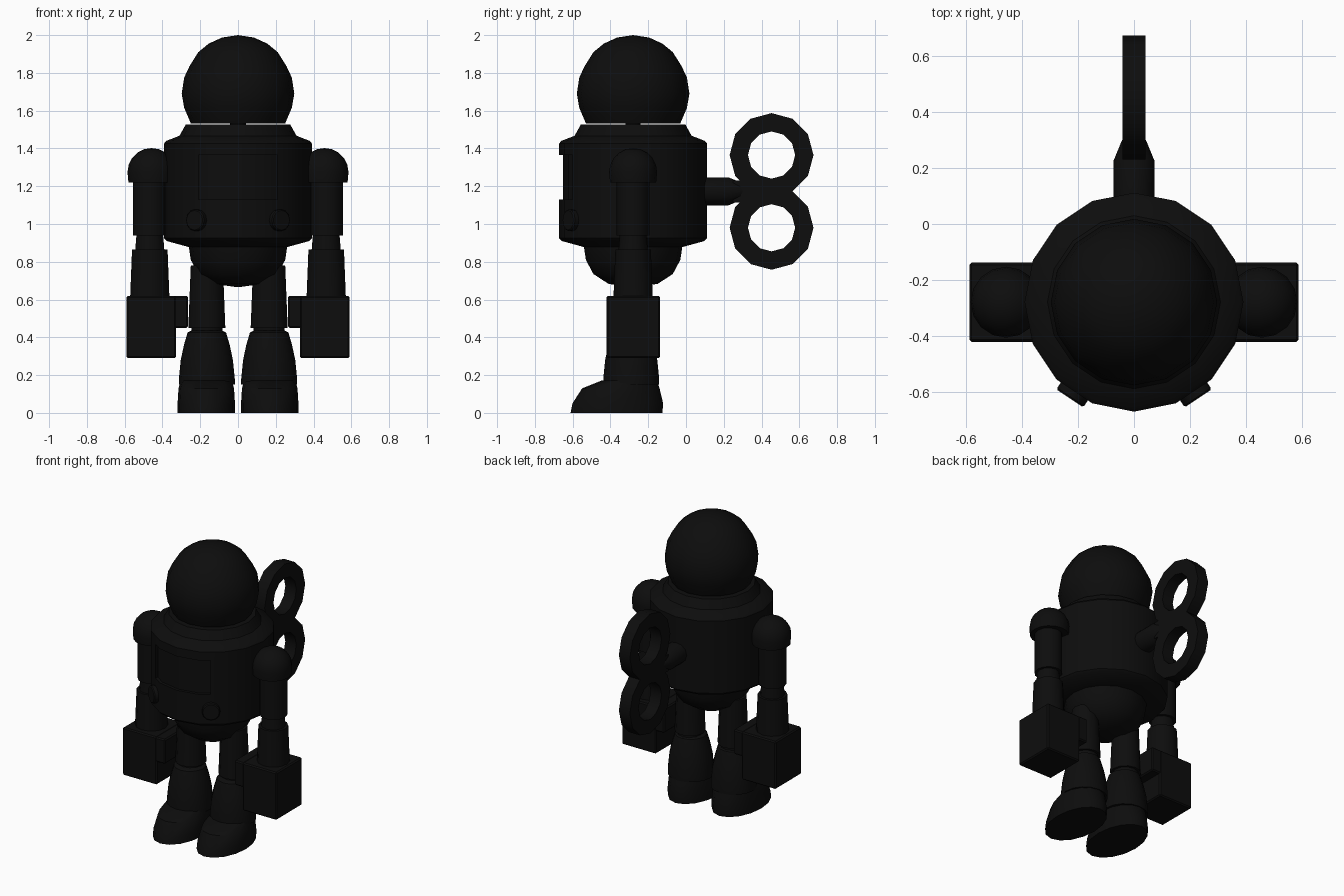
import bpy, bmesh
from math import sin, cos, pi, radians
from mathutils import Matrix, Vector

cube = bpy.data.objects.get("Cube")
if cube:
    bpy.data.objects.remove(cube, do_unlink=True)

black = bpy.data.materials.new("near_black")
black.use_nodes = True
colour = (0.004, 0.004, 0.004, 1)
black.diffuse_color = colour
black.node_tree.nodes["Principled BSDF"].inputs["Base Color"].default_value = colour

CY = -0.28  # depth of the body axis


def finish(name, bm, smooth=True):
    bmesh.ops.recalc_face_normals(bm, faces=bm.faces)
    mesh = bpy.data.meshes.new(name)
    bm.to_mesh(mesh)
    bm.free()
    mesh.materials.append(black)
    ob = bpy.data.objects.new(name, mesh)
    bpy.context.collection.objects.link(ob)
    bpy.ops.object.select_all(action="DESELECT")
    ob.select_set(True)
    bpy.context.view_layer.objects.active = ob
    if smooth:
        bpy.ops.object.shade_smooth_by_angle(angle=radians(35))
    return ob


def loft(name, rings, sides, matrix=Matrix(), closed=False):
    """Join ellipses given as (centre x, centre y, z, radius x, radius y)."""
    bm = bmesh.new()
    loops = []
    for x, y, z, rx, ry in rings:
        turns = [2 * pi * i / sides for i in range(sides)]
        loops.append([bm.verts.new((x + rx * cos(a), y + ry * sin(a), z)) for a in turns])
    pairs = list(zip(loops, loops[1:]))
    if closed:
        pairs.append((loops[-1], loops[0]))
    else:
        bm.faces.new(loops[0])
        bm.faces.new(loops[-1])
    for a, b in pairs:
        for i in range(sides):
            j = (i + 1) % sides
            bm.faces.new((a[i], a[j], b[j], b[i]))
    bmesh.ops.remove_doubles(bm, verts=bm.verts, dist=0.0005)
    bm.transform(matrix)
    return finish(name, bm)


def lathe(name, profile, sides=16, x=0, y=CY, **kw):
    return loft(name, [(x, y, z, r, r) for r, z in profile], sides, **kw)


def box(name, low, high, bevel=0.0):
    low, high = Vector(low), Vector(high)
    bm = bmesh.new()
    bmesh.ops.create_cube(bm, size=1)
    bm.transform(Matrix.Translation((low + high) / 2) @ Matrix.Diagonal((*(high - low), 1)))
    if bevel:
        bmesh.ops.bevel(bm, geom=bm.edges[:], offset=bevel, segments=1, affect="EDGES")
    return finish(name, bm, False)


def subtract(ob, cutter):
    cutter.hide_render = True
    mod = ob.modifiers.new("cut", "BOOLEAN")
    mod.operation = "DIFFERENCE"
    mod.object = cutter
    bpy.context.view_layer.objects.active = ob
    bpy.ops.object.modifier_apply(modifier=mod.name)
    bpy.data.objects.remove(cutter, do_unlink=True)


# Torso with a shallow curved chest recess
torso = lathe("torso", [(0.25, 0.875), (0.378, 0.91), (0.392, 0.925), (0.392, 1.425),
                        (0.38, 1.44), (0.31, 1.467), (0.277, 1.526)])
recess = box("recess_cutter", (-0.21, -0.8, 1.13), (0.21, -0.4, 1.365))
subtract(recess, lathe("recess_core", [(0.372, 1.0), (0.372, 1.5)]))
subtract(torso, recess)

# Hips, neck and domed head
lathe("hips", [(0, 0.665), (0.13, 0.683), (0.21, 0.735), (0.25, 0.81), (0.262, 0.89)])
lathe("neck", [(0.04, 1.5), (0.04, 1.56)], 12)
lathe("head", [(0.25, 1.533), (0.285, 1.615), (0.298, 1.69), (0.285, 1.775),
               (0.257, 1.835), (0.21, 1.91), (0.155, 1.955), (0.085, 1.987), (0, 2.0)])

# Chest buttons, arms and legs on both sides
for side, s in (("left", 1), ("right", -1)):
    facing = (Matrix.Translation((0, CY, 0)) @ Matrix.Rotation(s * radians(33.75), 4, "Z")
              @ Matrix.Translation((0, 0, 1.02)) @ Matrix.Rotation(pi / 2, 4, "X"))
    lathe(side + "_button", [(0.058, 0.37), (0.058, 0.408), (0.052, 0.414)], 12, y=0, matrix=facing)

    # Arm
    ax = s * 0.467
    dome = [(0.127 * cos(a), 1.275 + 0.127 * sin(a)) for a in [i * pi / 10 for i in range(6)]]
    lathe(side + "_shoulder", [(0.122, 1.22)] + dome, x=s * 0.458)
    lathe(side + "_upper_arm", [(0.088, 0.94), (0.088, 1.24)], 12, x=ax)
    lathe(side + "_elbow", [(0.078, 0.85), (0.07, 0.95)], 12, x=ax)
    lathe(side + "_forearm", [(0.104, 0.61), (0.094, 0.865)], 12, x=ax)
    box(side + "_hand", (min(s * 0.328, s * 0.59), -0.422, 0.29),
        (max(s * 0.328, s * 0.59), -0.138, 0.62), 0.008)
    box(side + "_thumb", (min(s * 0.265, s * 0.34), -0.422, 0.45),
        (max(s * 0.265, s * 0.34), -0.138, 0.62), 0.008)

    # Leg
    lx = s * 0.165
    lathe(side + "_thigh", [(0.098, 0.45), (0.085, 0.78)], 12, x=lx)
    lathe(side + "_knee", [(0.082, 0.4), (0.082, 0.47)], 12, x=lx)
    lathe(side + "_shin", [(0.148, 0.15), (0.148, 0.18), (0.138, 0.28), (0.121, 0.36),
                           (0.102, 0.425), (0.08, 0.437)], x=lx, y=-0.29)

    # Foot with a rounded toe
    fx = s * 0.168
    loft(side + "_foot", [(fx, -0.368, 0, 0.152, 0.243), (fx, -0.361, 0.05, 0.152, 0.24),
                          (fx, -0.345, 0.13, 0.147, 0.205), (fx, -0.3, 0.172, 0.135, 0.145)], 16)

# Wind-up key: round shaft with a tapered end, and two flat ring loops
along_y = Matrix.Translation((0, 0, 1.173)) @ Matrix.Rotation(-pi / 2, 4, "X")
lathe("key_shaft", [(0.074, 0.08), (0.074, 0.225), (0.043, 0.3)], 12, y=0, matrix=along_y)
box("key_web", (-0.042, 0.25, 1.115), (0.042, 0.48, 1.23))
for name, z in (("upper", 1.365), ("lower", 0.98)):
    upright = Matrix.Translation((0, 0.453, z)) @ Matrix.Rotation(pi / 2, 4, "Y")
    lathe(name + "_key_loop", [(0.222, -0.042), (0.222, 0.042), (0.125, 0.042), (0.125, -0.042)],
          12, y=0, matrix=upright, closed=True)
